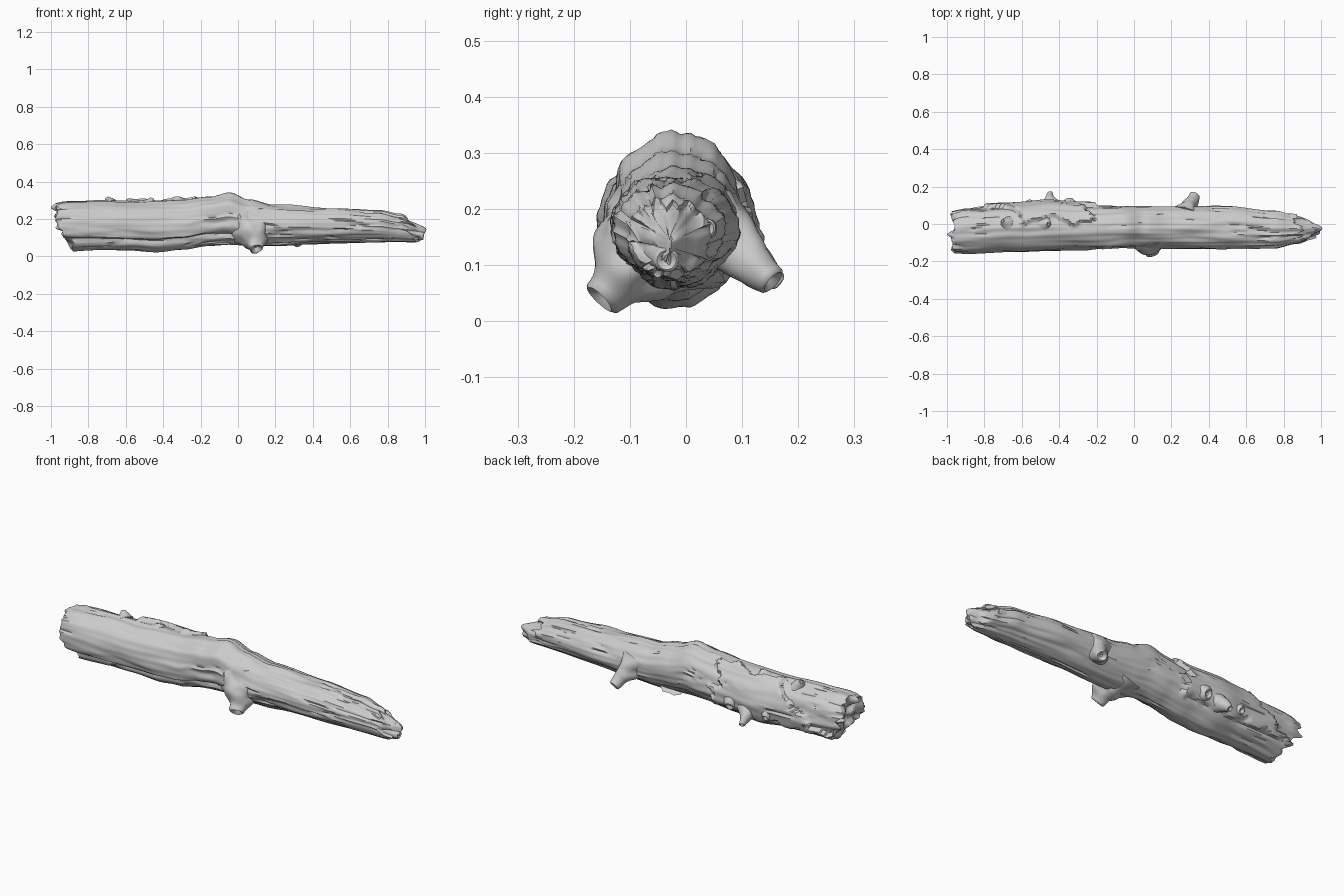
import bpy, bmesh, math
from mathutils import Vector, noise

if "Cube" in bpy.data.objects:
    bpy.data.objects.remove(bpy.data.objects["Cube"])

wood = bpy.data.materials.new("weathered grey wood")
wood.use_nodes = True
GREY = (0.6, 0.6, 0.6, 1)
wood.diffuse_color = GREY
wood.node_tree.nodes["Principled BSDF"].inputs["Base Color"].default_value = GREY

SIDES, STEPS = 80, 170

# Outline of the trunk: x, bottom z, top z, front y, back y
OUTLINE = [
    (-1.0, .04, .29, -.16, .07), (-.9, .03, .30, -.165, .09), (-.6, .025, .30, -.155, .10),
    (-.45, .015, .305, -.15, .11), (-.3, .03, .305, -.145, .105), (-.15, .05, .325, -.14, .10),
    (-.05, .055, .345, -.135, .10), (.06, .05, .31, -.135, .10), (.2, .05, .28, -.135, .10),
    (.5, .065, .268, -.14, .10), (.75, .07, .25, -.135, .075), (.87, .07, .225, -.11, .05),
    (.95, .07, .18, -.09, .03), (1.02, .08, .15, -.07, .01),
]


def smooth(lo, hi, v):
    t = min(1, max(0, (v - lo) / (hi - lo)))
    return t * t * (3 - 2 * t)


def outline(x):
    for a, b in zip(OUTLINE, OUTLINE[1:]):
        if x <= b[0]:
            break
    t = smooth(a[0], b[0], x)
    return [p + (q - p) * t for p, q in zip(a[1:], b[1:])]


def rough(x, y, z, scale=1.0, seed=0):
    return noise.noise(Vector((x * scale + seed, y * scale, z * scale)))


def relief(x, a):
    """Bark height: long grain, lumps, a front split and a lifted bark panel."""
    c, s = math.cos(a), math.sin(a)
    h = .007 * rough(x * 3, c * 6, s * 6)
    h += .008 * rough(x * 5, c * 2, s * 2, 1, 7)
    crack = rough(x * 1.6, c * 4, s * 4, 1, 21)
    h -= .009 * max(0, 1 - abs(crack) * 9) * smooth(-.1, .3, rough(x * 4, c, s, 1, 3))
    # Split along the lower front
    line = math.radians(218) + .06 * rough(x * 3, 0, 0, 1, 5)
    d = a - line
    fade = smooth(.1, -.15, x) if x > -.15 else 1
    h -= .022 * fade * max(0, 1 - abs(d) / .16)
    # Bark panel on the back, with a torn edge
    jag = .08 * rough(x * 14, s * 5, 0, 1, 9)
    b = (a + math.pi / 2) % math.tau - math.pi / 2
    inside = min(x + .78 + jag - .22 * s, -.24 + jag - x, (b + .55 + jag * 3) * .12,
                 (1.3 + jag * 4 - b) * .12)
    h += .022 * smooth(-.004, .008, inside) - .006
    return h


def trunk_point(x, a, scale=1.0):
    z0, z1, y0, y1 = outline(x)
    h = relief(x, a) * scale
    ry, rz = (y1 - y0) / 2 + h, (z1 - z0) / 2 + h
    # Slightly pointed underside
    narrow = 1 - .1 * max(0, -math.sin(a)) ** 2
    return Vector((x, (y0 + y1) / 2 + ry * scale * narrow * math.cos(a),
                   (z0 + z1) / 2 + rz * scale * math.sin(a)))


def left_end(a):
    c, s = math.cos(a), math.sin(a)
    return -.965 + .09 * smooth(.1, -.9, s) + .035 * rough(c * 4, s * 4, 0, 1, 2)


def right_end(a):
    c, s = math.cos(a), math.sin(a)
    return .9 - .035 * s - .02 * c + .07 * rough(c * 3.5, s * 3.5, 0, 1, 14)


def skin(name, rings):
    """Join closed rings of points into one solid surface."""
    bm = bmesh.new()
    loops = [[bm.verts.new(p) for p in ring] for ring in rings]
    n = len(loops[0])
    for r, t in zip(loops, loops[1:]):
        for i in range(n):
            j = (i + 1) % n
            bm.faces.new((r[i], r[j], t[j], t[i]))
    bm.faces.new(loops[0])
    bm.faces.new(loops[-1])
    bmesh.ops.recalc_face_normals(bm, faces=bm.faces)
    mesh = bpy.data.meshes.new(name)
    bm.to_mesh(mesh)
    bm.free()
    mesh.materials.append(wood)
    ob = bpy.data.objects.new(name, mesh)
    bpy.context.collection.objects.link(ob)
    bpy.ops.object.select_all(action="DESELECT")
    bpy.context.view_layer.objects.active = ob
    ob.select_set(True)
    bpy.ops.object.shade_smooth_by_angle(angle=math.radians(45))
    return ob


# Trunk with broken ends
angles = [math.tau * i / SIDES for i in range(SIDES)]
rings = []


def cap_ring(k, end, centre_x, lump, seed):
    ring = []
    for a in angles:
        x = end(a)
        p = trunk_point(x, a, k)
        p.x = centre_x + (x - centre_x) * k ** 1.3
        p.x += lump * (1 - k ** 6) * rough(p.y, p.z, 0, 17, seed)
        ring.append(p)
    return ring


CAP = (.95, .88, .78, .66, .54, .42, .3, .18, .06)
for k in reversed(CAP):
    rings.append(cap_ring(k, left_end, -.94, .07, 4))
for i in range(STEPS + 1):
    t = i / STEPS
    rings.append([trunk_point(left_end(a) * (1 - t) + right_end(a) * t, a) for a in angles])
for k in CAP:
    rings.append(cap_ring(k, right_end, .965, .09, 31))
skin("log_trunk", rings)


def stub(name, path, hollow=.4, seed=0, sides=28):
    """Broken branch swept through (point, radius) stations with a dished tip."""
    pts = [(Vector(p), r) for p, r in path]
    axis = (pts[-1][0] - pts[0][0]).normalized()
    u = axis.cross(Vector((1, 0, 0))).normalized()
    v = axis.cross(u)
    tube = []
    for (p, r), (q, w) in zip(pts, pts[1:]):
        for i in range(6):
            t = i / 6
            tube.append((p.lerp(q, t), r + (w - r) * t))
    tip, r = pts[-1]
    tube += [(tip, r), (tip + axis * r * .15, r * .8), (tip, r * .55), (tip - axis * r * hollow, r * .2)]
    rings = []
    for c, r in tube:
        ring = []
        for i in range(sides):
            a = math.tau * i / sides
            d = u * math.cos(a) + v * math.sin(a)
            p = c + d * r
            ring.append(p + d * r * .3 * rough(p.x, p.y, p.z, 18, seed))
        rings.append(ring)
    skin(name, rings)


stub("front_branch_stub", [((.06, -.03, .16), .12), ((.08, -.095, .105), .082),
                           ((.1, -.125, .07), .052), ((.1, -.148, .042), .04)], seed=3)
stub("back_branch_stub", [((.27, .04, .17), .08), ((.29, .085, .135), .05),
                          ((.315, .12, .1), .032), ((.325, .152, .072), .027)], seed=8)
# Torn bark nubs along the lifted panel
stub("lower_bark_nub", [((-.42, .07, .14), .06), ((-.45, .13, .1), .03),
                        ((-.45, .165, .07), .016)], seed=12, sides=16)
stub("side_bark_nub", [((-.34, .07, .16), .06), ((-.35, .125, .13), .03)], seed=15, sides=16)
stub("rear_bark_nub", [((-.55, .07, .15), .05), ((-.56, .12, .12), .022)], seed=18, sides=16)
stub("top_bark_curl", [((-.68, .0, .28), .04), ((-.7, .015, .312), .013)], seed=22, sides=14)
stub("top_bark_knot", [((-.47, .0, .28), .05), ((-.46, .0, .31), .014)], seed=25, sides=14)
# Splinters at the narrow end
stub("long_splinter", [((.78, -.03, .13), .05), ((.92, -.035, .12), .038),
                       ((.99, -.035, .11), .02)], seed=30, sides=16)
stub("back_splinter", [((.7, .03, .17), .035), ((.87, .035, .165), .018)], seed=33, sides=14)
